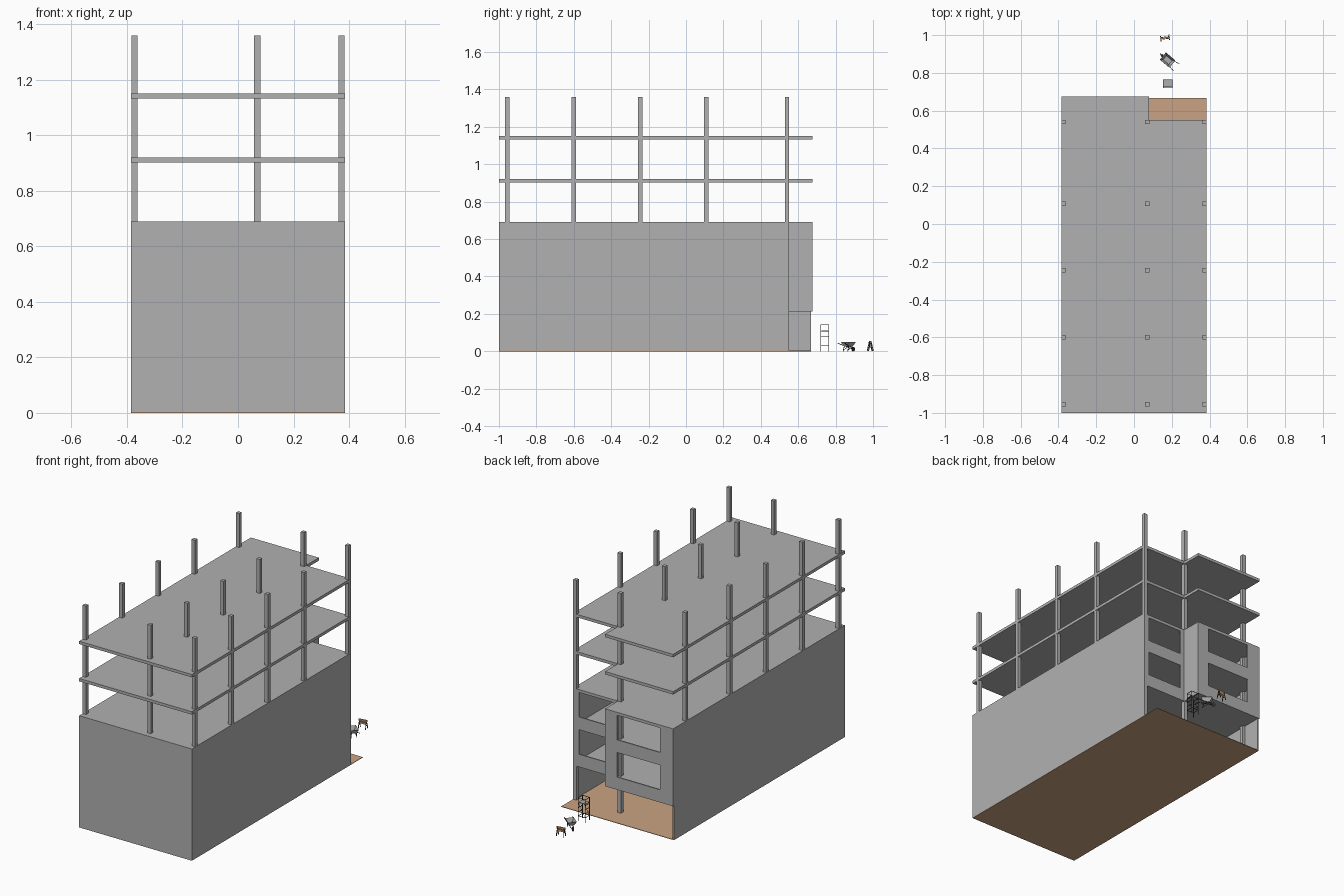
import bpy, bmesh, math
from mathutils import Vector, Matrix

cube = bpy.data.objects.get("Cube")
if cube:
    bpy.data.objects.remove(cube, do_unlink=True)


def material(name, r, g, b):
    m = bpy.data.materials.new(name)
    m.use_nodes = True
    m.diffuse_color = (r, g, b, 1)
    m.node_tree.nodes["Principled BSDF"].inputs["Base Color"].default_value = (r, g, b, 1)
    return m


CONCRETE = material("concrete grey", 0.44, 0.44, 0.44)
EARTH = material("earth tan", 0.59, 0.37, 0.23)
WOOD = material("wood tan", 0.55, 0.32, 0.18)
STEEL = material("dark steel", 0.06, 0.06, 0.06)
TIN = material("tray grey", 0.42, 0.42, 0.42)


def finish(name, bm, mat, matrix=None):
    mesh = bpy.data.meshes.new(name)
    bmesh.ops.recalc_face_normals(bm, faces=bm.faces)
    bm.to_mesh(mesh)
    bm.free()
    mesh.materials.append(mat)
    ob = bpy.data.objects.new(name, mesh)
    bpy.context.collection.objects.link(ob)
    if matrix:
        ob.matrix_world = matrix
    return ob


def box(name, lo, hi, mat, matrix=None):
    bm = bmesh.new()
    lo, hi = Vector(lo), Vector(hi)
    size = Matrix.Diagonal((*(hi - lo), 1))
    bmesh.ops.create_cube(bm, size=1, matrix=Matrix.Translation((lo + hi) / 2) @ size)
    return finish(name, bm, mat, matrix)


def bar(name, a, b, width, mat, matrix=None):
    """Square bar from a to b."""
    a, b = Vector(a), Vector(b)
    turn = (b - a).to_track_quat('Z', 'Y').to_matrix().to_4x4()
    bm = bmesh.new()
    bmesh.ops.create_cube(bm, size=1, matrix=Matrix.Translation((a + b) / 2) @ turn
                          @ Matrix.Diagonal((width, width, (b - a).length, 1)))
    return finish(name, bm, mat, matrix)


def prism(name, outline, z0, z1, mat):
    bm = bmesh.new()
    face = bm.faces.new([bm.verts.new((x, y, z0)) for x, y in outline])
    up = bmesh.ops.extrude_face_region(bm, geom=[face])
    bmesh.ops.translate(bm, vec=(0, 0, z1 - z0),
                        verts=[v for v in up["geom"] if isinstance(v, bmesh.types.BMVert)])
    return finish(name, bm, mat)


def window_wall(name, xs, zs, y):
    """Wall on an x/z grid, open in the middle column of every second row."""
    bm = bmesh.new()
    grid = [[bm.verts.new((x, y, z)) for x in xs] for z in zs]
    for j in range(len(zs) - 1):
        for i in range(len(xs) - 1):
            if not (i == 1 and j % 2 == 1):
                bm.faces.new((grid[j][i], grid[j][i + 1], grid[j + 1][i + 1], grid[j + 1][i]))
    # inward copy gives the wall its thickness
    ret = bmesh.ops.extrude_face_region(bm, geom=bm.faces[:])
    bmesh.ops.translate(bm, vec=(0, -WALL, 0),
                        verts=[v for v in ret["geom"] if isinstance(v, bmesh.types.BMVert)])
    return finish(name, bm, CONCRETE)


# Main dimensions
HALF, FRONT, RECESS, BACK, STEP = 0.385, -1.0, 0.55, 0.675, 0.08
STOREY, SLAB, WALL, BASE = 0.23, 0.018, 0.008, 0.003
ROOF = 3 * STOREY

# Ground plate and floor slabs
box("ground", (-HALF, FRONT, 0), (HALF, 0.668, BASE), EARTH)
plan = [(-HALF, FRONT), (HALF, FRONT), (HALF, RECESS),
        (STEP, RECESS), (STEP, BACK), (-HALF, BACK)]
for n in range(1, 6):
    top = n * STOREY
    prism(f"floor_slab_{n}", plan, top - SLAB, top, CONCRETE)

# Outer walls of the lower three storeys
box("front_wall", (-HALF, FRONT, BASE), (HALF, FRONT + WALL, ROOF), CONCRETE)
box("left_wall", (HALF - WALL, FRONT, BASE), (HALF, RECESS, ROOF), CONCRETE)
box("right_wall", (-HALF, FRONT, BASE), (-HALF + WALL, 0.668, ROOF), CONCRETE)
box("right_wall_end", (-HALF, 0.668, STOREY - SLAB), (-HALF + WALL, BACK, ROOF), CONCRETE)
box("step_wall", (STEP - WALL, RECESS - WALL, STOREY - SLAB), (STEP, BACK, ROOF), CONCRETE)
levels = [STOREY - SLAB]
for n in (1, 2):
    levels += [n * STOREY + 0.06, (n + 1) * STOREY - SLAB]
levels.append(ROOF)
window_wall("projecting_back_wall", (-HALF, -0.295, 0.0, STEP), levels, BACK)
window_wall("recessed_back_wall", (STEP, 0.11, 0.347, HALF), levels, RECESS)

# Columns
for i, x in enumerate((-0.373, 0.07, 0.373)):
    for j, y in enumerate((-0.955, -0.6, -0.245, 0.108, 0.54)):
        r = 0.0115
        box(f"column_{i}_{j}", (x - r, y - r, BASE), (x + r, y + r, 1.36), CONCRETE)

# Scaffold tower
at = Matrix.Translation((0.178, 0.742, 0))
sx, sy, t = 0.024, 0.021, 0.0025
for x in (-sx, sx):
    for y in (-sy, sy):
        bar("scaffold_post", (x, y, 0), (x, y, 0.143), t, STEEL, at)
    for z in (0.03, 0.055, 0.08, 0.105, 0.141):
        bar("scaffold_rung", (x, -sy, z), (x, sy, z), t, STEEL, at)
for y in (-sy, sy):
    for z in (0.03, 0.141):
        bar("scaffold_rail", (-sx, y, z), (sx, y, z), t, STEEL, at)
    bar("scaffold_brace", (-sx, y, 0.03), (sx, y, 0.11), 0.0015, STEEL, at)
box("scaffold_platform", (-sx, -0.018, 0.11), (sx, 0.018, 0.114), TIN, at)

# Wheelbarrow: tray, frame, legs and wheel
at = Matrix.Translation((0.178, 0.868, 0)) @ Matrix.Rotation(math.radians(-40), 4, 'Z')
bm = bmesh.new()
rims = []
for lx, ly, z in ((0.02, 0.014, 0.026), (0.033, 0.025, 0.05)):
    rims.append([bm.verts.new((sgx * lx, sgy * ly, z))
                 for sgx, sgy in ((-1, -1), (1, -1), (1, 1), (-1, 1))])
bm.faces.new(rims[0])
for i in range(4):
    k = (i + 1) % 4
    bm.faces.new((rims[0][i], rims[0][k], rims[1][k], rims[1][i]))
tray = finish("wheelbarrow_tray", bm, TIN, at)
solid = tray.modifiers.new("thickness", 'SOLIDIFY')
solid.thickness = 0.0015
for s in (-1, 1):
    bar("wheelbarrow_handle", (-0.042, s * 0.005, 0.012), (0.06, s * 0.024, 0.043), 0.003, STEEL, at)
    bar("wheelbarrow_leg", (0.016, s * 0.015, 0.027), (0.024, s * 0.016, 0), 0.003, STEEL, at)
    bar("wheelbarrow_strut", (-0.01, s * 0.012, 0.024), (0.024, s * 0.016, 0.004), 0.002, STEEL, at)
bm = bmesh.new()
bmesh.ops.create_cone(bm, cap_ends=True, segments=16, radius1=0.012, radius2=0.012, depth=0.006,
                      matrix=Matrix.Translation((-0.04, 0, 0.012)) @ Matrix.Rotation(math.pi / 2, 4, 'X'))
finish("wheelbarrow_wheel", bm, STEEL, at)

# Sawhorse
at = Matrix.Translation((0.164, 0.985, 0)) @ Matrix.Rotation(math.radians(8), 4, 'Z')
box("sawhorse_beam", (-0.027, -0.004, 0.044), (0.027, 0.004, 0.055), WOOD, at)
for x in (-0.02, 0.02):
    for s in (-1, 1):
        bar("sawhorse_leg", (x, s * 0.003, 0.048), (x * 1.15, s * 0.013, 0.001), 0.004, STEEL, at)
    bar("sawhorse_tie", (x, -0.008, 0.022), (x, 0.008, 0.022), 0.003, STEEL, at)
for s in (-1, 1):
    box("sawhorse_board", (-0.022, s * 0.006 - 0.001, 0.03), (0.022, s * 0.006 + 0.001, 0.042), WOOD, at)
